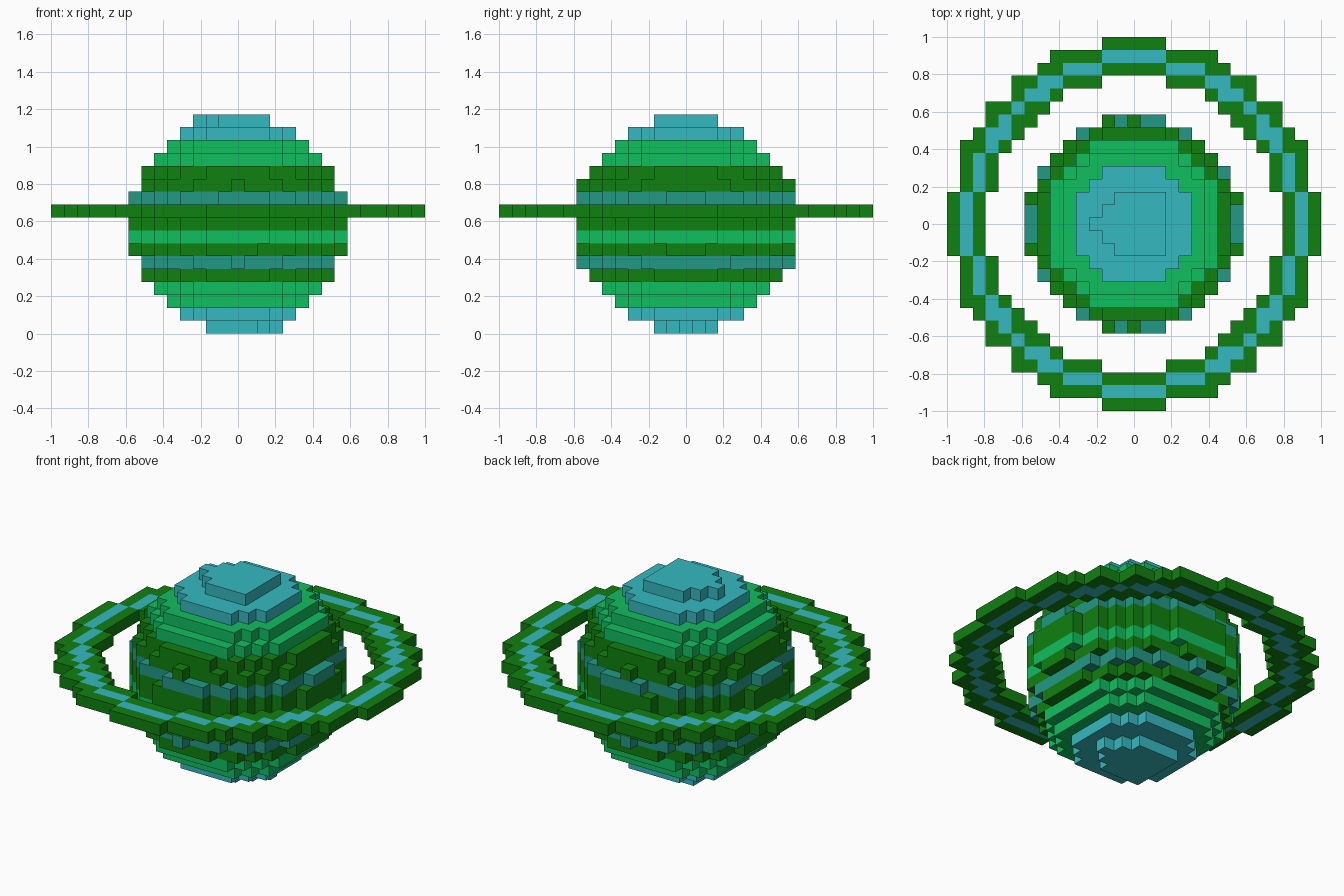
import bpy, bmesh
from mathutils import Vector

cube = bpy.data.objects.get("Cube")
if cube:
    bpy.data.objects.remove(cube, do_unlink=True)

S = 2 / 29  # size of one block


def material(name, rgb):
    m = bpy.data.materials.new(name)
    m.diffuse_color = (*rgb, 1)
    m.use_nodes = True
    bsdf = next(n for n in m.node_tree.nodes if n.type == 'BSDF_PRINCIPLED')
    bsdf.inputs["Base Color"].default_value = (*rgb, 1)
    bsdf.inputs["Roughness"].default_value = 0.8
    return m


MATS = [material("sky_cyan", (0.035, 0.49, 0.53)),
        material("light_green", (0.005, 0.52, 0.115)),
        material("dark_green", (0.005, 0.22, 0.005)),
        material("teal", (0.016, 0.32, 0.24))]
CYAN, LIGHT, DARK, TEAL = range(4)


def build_blocks(name, cells):
    """Make the outer skin of a set of blocks: {(x, y, layer): material}."""
    bm = bmesh.new()
    verts = {}

    def vert(p):
        key = tuple(round(c * 2) for c in p)
        if key not in verts:
            verts[key] = bm.verts.new(p * S)
        return verts[key]

    for (x, y, k), mat in cells.items():
        centre = Vector((x, y, k + 0.5))
        for axis in range(3):
            for sign in (-1, 1):
                n, u, v = Vector(), Vector(), Vector()
                n[axis], u[(axis + 1) % 3], v[(axis + 2) % 3] = sign, sign, 1
                if (x + int(n.x), y + int(n.y), k + int(n.z)) in cells:
                    continue
                corners = [centre + (n + a * u + b * v) / 2
                           for a, b in ((-1, -1), (1, -1), (1, 1), (-1, 1))]
                bm.faces.new([vert(c) for c in corners]).material_index = mat
    mesh = bpy.data.meshes.new(name)
    bm.to_mesh(mesh)
    bm.free()
    for m in MATS:
        mesh.materials.append(m)
    ob = bpy.data.objects.new(name, mesh)
    bpy.context.collection.objects.link(ob)
    return ob


# Planet: a ball of blocks, one colour band per layer from the bottom up
BANDS = [CYAN, CYAN, LIGHT, LIGHT, DARK, TEAL, DARK, LIGHT, DARK,
         DARK, TEAL, DARK, DARK, LIGHT, LIGHT, CYAN, CYAN]
R = range(-8, 9)
planet = {(x, y, z + 8): BANDS[z + 8] for x in R for y in R for z in R
          if x * x + y * y + z * z <= 71}

# Stray blocks that roughen the ball
for s in (-1, 1):
    extras = [(-3 * s, 0, 8 * s)]
    for t in (-1, 1):
        extras += [(2 * s, 2 * t, 8 * s), (2 * s, 8 * t, 2 * s), (0, 8 * t, 3 * s)]
    for x, y, z in extras:
        planet[x, y, z + 8] = BANDS[z + 8]
build_blocks("planet", planet)

# Ring: for each row out from the middle, the hole, cyan start, cyan end and rim
ROWS = ([(11, 13, 13, 14)] * 3 + [(10, 12, 12, 13)] * 3
        + [(9, 11, 11, 13), (8, 10, 11, 12), (7, 10, 10, 11), (6, 9, 9, 11),
           (5, 7, 8, 9), (2, 6, 7, 9), (-1, 3, 5, 7), (-1, 0, 2, 6), (-1, 9, 9, 2)])
ring = {}
for y, (hole, lo, hi, rim) in enumerate(ROWS):
    for x in range(hole + 1, rim + 1):
        for sx in (-1, 1):
            for sy in (-1, 1):
                ring[x * sx, y * sy, 9] = CYAN if lo <= x <= hi else DARK
build_blocks("ring", ring)
